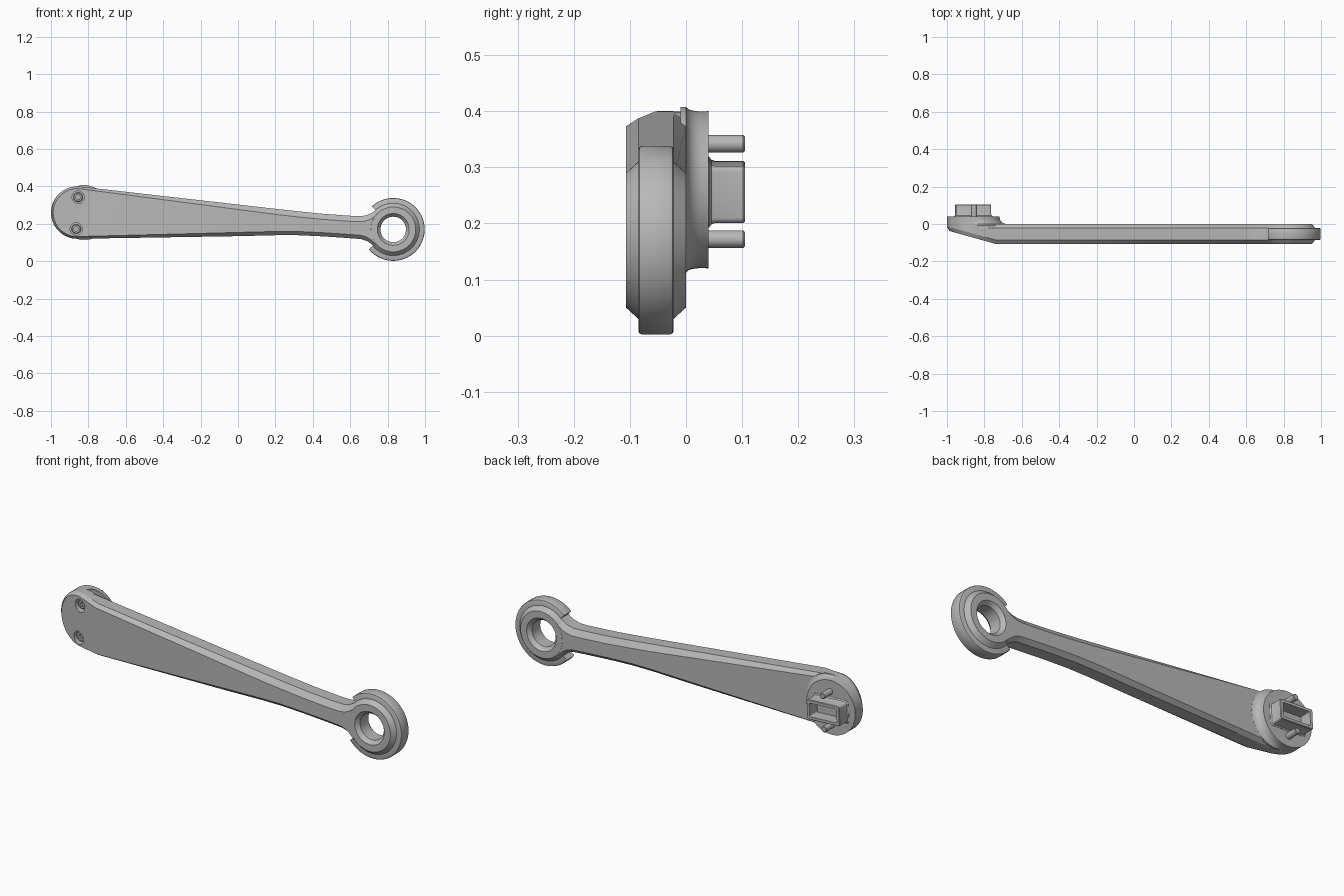
import bpy, bmesh, math
from mathutils import Matrix, Vector

if "Cube" in bpy.data.objects:
    bpy.data.objects.remove(bpy.data.objects["Cube"])

grey = bpy.data.materials.new("metal_grey")
grey.diffuse_color = (0.48, 0.48, 0.48, 1)
grey.use_nodes = True
grey.node_tree.nodes["Principled BSDF"].inputs["Base Color"].default_value = grey.diffuse_color


def finish(name, bm, angle=25):
    bmesh.ops.recalc_face_normals(bm, faces=bm.faces[:])
    me = bpy.data.meshes.new(name)
    bm.to_mesh(me)
    bm.free()
    ob = bpy.data.objects.new(name, me)
    bpy.context.collection.objects.link(ob)
    me.materials.append(grey)
    smooth(ob, angle)
    return ob


def smooth(ob, angle=25):
    bpy.ops.object.select_all(action='DESELECT')
    ob.select_set(True)
    bpy.context.view_layer.objects.active = ob
    bpy.ops.object.shade_smooth_by_angle(angle=math.radians(angle))


def skin(loops, cap=True, wrap=False):
    """Bridge closed loops of equal length; cap the ends or join last to first."""
    bm = bmesh.new()
    rows = [[bm.verts.new(p) for p in lp] for lp in loops]
    n = len(rows[0])
    pairs = list(zip(rows, rows[1:])) + ([(rows[-1], rows[0])] if wrap else [])
    for a, b in pairs:
        for i in range(n):
            j = (i + 1) % n
            bm.faces.new((a[i], a[j], b[j], b[i]))
    if cap and not wrap:
        bm.faces.new(rows[0])
        bm.faces.new(rows[-1])
    return bm


def circle(c, r, y, n, stretch=0):
    pts = []
    for i in range(n):
        a = 2 * math.pi * i / n
        k = r + stretch * max(0, math.cos(a)) ** 0.7
        pts.append((c[0] + k * math.cos(a), y, c[1] + k * math.sin(a)))
    return pts


def lathe(c, profile, n=64, wrap=False):
    """Revolve (radius, y) points about an axis along y."""
    return skin([circle(c, r, y, n) for r, y in profile], wrap=wrap)


def cut(target, cutter):
    m = target.modifiers.new("cut", 'BOOLEAN')
    m.operation = 'DIFFERENCE'
    m.solver = 'EXACT'
    m.object = cutter
    bpy.ops.object.select_all(action='DESELECT')
    target.select_set(True)
    bpy.context.view_layer.objects.active = target
    bpy.ops.object.modifier_apply(modifier=m.name)
    bpy.data.objects.remove(cutter)
    smooth(target)


BOSS, HUB = (-0.86, 0.26), (0.83, 0.17)

# arm: outline with a matching inset outline for the chamfers
outer, inner = [], []
for i in range(33):
    a = math.radians(83.6 + (271 - 83.6) * i / 32)
    for lst, r in ((outer, 0.14), (inner, 0.128)):
        lst.append((BOSS[0] + r * math.cos(a), BOSS[1] + r * math.sin(a)))
lower = [(0.0, 0.134), (0.20, 0.139), (0.32, 0.139), (0.45, 0.133), (0.60, 0.123),
         (0.66, 0.118), (0.69, 0.108), (0.71, 0.095), (0.735, 0.07)]
upper = [(0.735, 0.272), (0.71, 0.255), (0.69, 0.247), (0.66, 0.241), (0.60, 0.243),
         (0.45, 0.254), (0.33, 0.266), (0.22, 0.278)]
for x, z in lower:
    outer.append((x, z))
    inner.append((x, z + 0.02))
for x, z in upper:
    outer.append((x, z))
    inner.append((x, z - 0.03))

bm = skin([[(x, y, z) for x, z in pts] for pts, y in
           ((inner, -0.1065), (outer, -0.085), (outer, -0.022), (inner, -0.0005))])
# slope the front of the wide end backwards
bmesh.ops.bisect_plane(bm, geom=bm.verts[:] + bm.edges[:] + bm.faces[:],
                       plane_co=(-0.74, 0, 0), plane_no=(1, 0, 0))
for v in bm.verts:
    if v.co.x < -0.74 and v.co.y < -0.05:
        v.co.y += 0.28 * (-0.74 - v.co.x)
arm = finish("arm", bm)

# round boss on the back, blended into the arm on one side
boss = [circle(BOSS, r, y, 64, s) for r, y, s in
        ((0.1395, -0.01, 0.035), (0.1395, 0.0, 0.035), (0.1395, 0.004, 0.022),
         (0.1395, 0.012, 0.011), (0.1395, 0.024, 0.004), (0.14, 0.04, 0))]
finish("boss", skin(boss))
finish("boss_rim", lathe(BOSS, [(0.1395, -0.022), (0.1395, 0.01)]))

# hub ring with chamfered rims and bore
finish("hub", lathe(HUB, [(0.12, -0.107), (0.14, -0.085), (0.14, -0.022), (0.12, 0),
                          (0.085, 0), (0.068, -0.02), (0.068, -0.087), (0.085, -0.107)],
                    wrap=True))

# open collar around the hub
prof = [(0.13, -0.085), (0.162, -0.085), (0.166, -0.083), (0.168, -0.078),
        (0.168, -0.029), (0.166, -0.024), (0.162, -0.022), (0.13, -0.022)]
loops = []
for i in range(65):
    a = math.radians(-141 + (133 + 141) * i / 64)
    loops.append([(HUB[0] + r * math.cos(a), y, HUB[1] + r * math.sin(a)) for r, y in prof])
finish("collar", skin(loops), 35)


# rectangular socket on the boss
def rounded_rect(w, h, r, y):
    tilt = Matrix.Rotation(math.radians(3), 3, 'Y')
    pts = []
    for k, (sx, sz) in enumerate(((1, 1), (-1, 1), (-1, -1), (1, -1))):
        for j in range(5):
            a = math.pi / 2 * (k + j / 4)
            p = Vector((sx * (w / 2 - r) + r * math.cos(a), y,
                        sz * (h / 2 - r) + r * math.sin(a)))
            pts.append(tilt @ p + Vector((BOSS[0], 0, 0.256)))
    return pts


finish("socket", skin([rounded_rect(*q) for q in (
    (0.208, 0.122, 0.018, 0.035), (0.204, 0.118, 0.016, 0.041), (0.193, 0.107, 0.013, 0.045),
    (0.188, 0.102, 0.01, 0.052), (0.188, 0.102, 0.01, 0.102), (0.183, 0.097, 0.008, 0.105),
    (0.156, 0.07, 0.006, 0.105), (0.156, 0.07, 0.006, 0.042))]))

# two screws: recess and hex head in front, pin end behind
for tag, c in (("upper", (-0.855, 0.342)), ("lower", (-0.865, 0.172))):
    cut(arm, finish("cutter", lathe(c, [(0.033, -0.15), (0.033, -0.032)], 32)))
    head = finish("screw_head_" + tag, lathe(
        c, [(0.021, -0.055), (0.025, -0.052), (0.025, -0.03)], 32))
    cut(head, finish("cutter", lathe(c, [(0.013, -0.08), (0.013, -0.04)], 6)))
    finish("screw_pin_" + tag, lathe(
        c, [(0.0155, 0.03), (0.0155, 0.102), (0.0125, 0.105)], 32))
